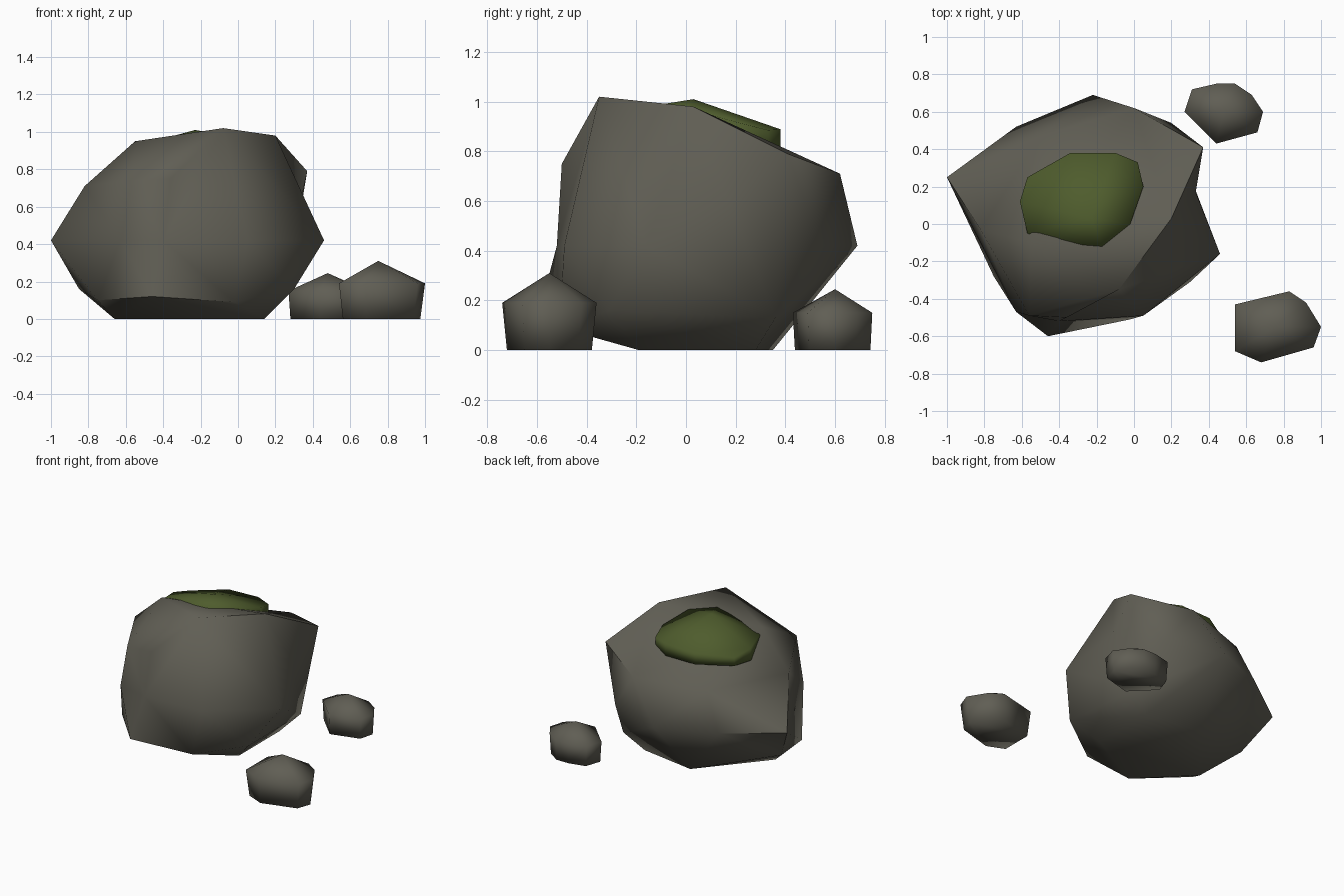
import bpy
import bmesh
from math import radians
from mathutils import Vector

default_cube = bpy.data.objects.get("Cube")
if default_cube:
    bpy.data.objects.remove(default_cube, do_unlink=True)


def make_material(name, colour):
    material = bpy.data.materials.new(name)
    material.use_nodes = True
    material.diffuse_color = colour
    shader = material.node_tree.nodes["Principled BSDF"]
    shader.inputs["Base Color"].default_value = colour
    shader.inputs["Roughness"].default_value = 0.9
    return material


def hull_mesh(points, hollows=(), centre=Vector()):
    """Wrap a skin around the corners; hollow corners are sunk in afterwards."""
    bm = bmesh.new()
    for point in points:
        bm.verts.new(point)
    sunk = []
    for hollow in hollows:
        target = Vector(hollow)
        sunk.append((bm.verts.new(centre + (target - centre) * 1.22), target))
    result = bmesh.ops.convex_hull(bm, input=bm.verts[:])
    for vert, target in sunk:
        vert.co = target
    unused = {v for v in result["geom_interior"] if isinstance(v, bmesh.types.BMVert)}
    bmesh.ops.delete(bm, geom=list(unused), context="VERTS")
    return bm


def finish(name, bm, material, angle):
    bmesh.ops.recalc_face_normals(bm, faces=bm.faces[:])
    mesh = bpy.data.meshes.new(name)
    bm.to_mesh(mesh)
    bm.free()
    mesh.materials.append(material)
    obj = bpy.data.objects.new(name, mesh)
    bpy.context.collection.objects.link(obj)
    bpy.ops.object.select_all(action="DESELECT")
    obj.select_set(True)
    bpy.context.view_layer.objects.active = obj
    bpy.ops.object.shade_smooth_by_angle(angle=radians(angle))


stone = make_material("grey stone", (0.117, 0.112, 0.089, 1))
moss_green = make_material("moss green", (0.077, 0.107, 0.026, 1))

# Boulder: crown, shoulder, waist, lip and flat foot, with two hollows
crown = [(-.08, -.35, 1.02), (-.55, -.1, .95), (.2, .03, .98)]
shoulder = [(.37, .41, .79), (0, .62, .71), (-.5, .47, .68),
            (-.82, -.03, .71), (-.56, -.49, .74), (-.36, -.5, .75)]
waist = [(-1, .25, .42), (-.63, .52, .42), (-.22, .69, .42), (.2, .54, .42),
         (.46, -.16, .42), (.05, -.49, .42), (-.63, -.47, .42)]
lip = [(-.85, .1, .16), (-.75, -.28, .1), (-.46, -.6, .12),
       (-.02, -.51, .09), (.3, -.31, .16), (.26, .36, .13)]
foot = [(.14, -.19, 0), (.14, .28, 0), (-.28, .35, 0), (-.66, -.1, 0)]
hollows = [(.33, .17, .6), (-.4, -.52, .42)]
boulder = hull_mesh(crown + shoulder + waist + lip + foot, hollows,
                    Vector((-.25, .05, .45)))
finish("boulder", boulder, stone, 55)

# Moss: a thick patch that slopes down towards the back
outline = [(-.34, .38), (-.1, .38), (.02, .33), (.05, .2), (-.02, 0), (-.17, -.12),
           (-.43, -.1), (-.57, -.05), (-.61, .12), (-.57, .25)]
peak = Vector((-.23, .03, 1.01))


def moss_height(x, y):
    lengthwise = .29 if y > peak.y else .1
    sideways = .15 if x > peak.x else .25
    return peak.z - lengthwise * abs(y - peak.y) - sideways * abs(x - peak.x)


moss_top = [(x, y, moss_height(x, y)) for x, y in outline]
moss_base = [(x, y, .8) for x, y in outline]
finish("moss_patch", hull_mesh(moss_top + moss_base + [peak]), moss_green, 100)


# Small stones: an apex, a wide middle ring and a slightly narrower foot
def small_stone(name, apex, ring, middle, foot_scale):
    centre = Vector(apex[:2])
    points = [apex]
    for corner in ring:
        points.append((*corner, middle))
        points.append((*centre.lerp(Vector(corner), foot_scale), 0))
    finish(name, hull_mesh(points), stone, 100)


small_stone("front_small_stone", (.75, -.55, .31),
            [(.54, -.43), (.83, -.36), (.92, -.42), (1, -.55),
             (.96, -.66), (.68, -.74), (.54, -.68)], .19, .9)
small_stone("back_small_stone", (.48, .6, .245),
            [(.27, .6), (.31, .72), (.44, .75), (.54, .75),
             (.63, .69), (.69, .6), (.66, .49), (.44, .43)], .15, .95)
